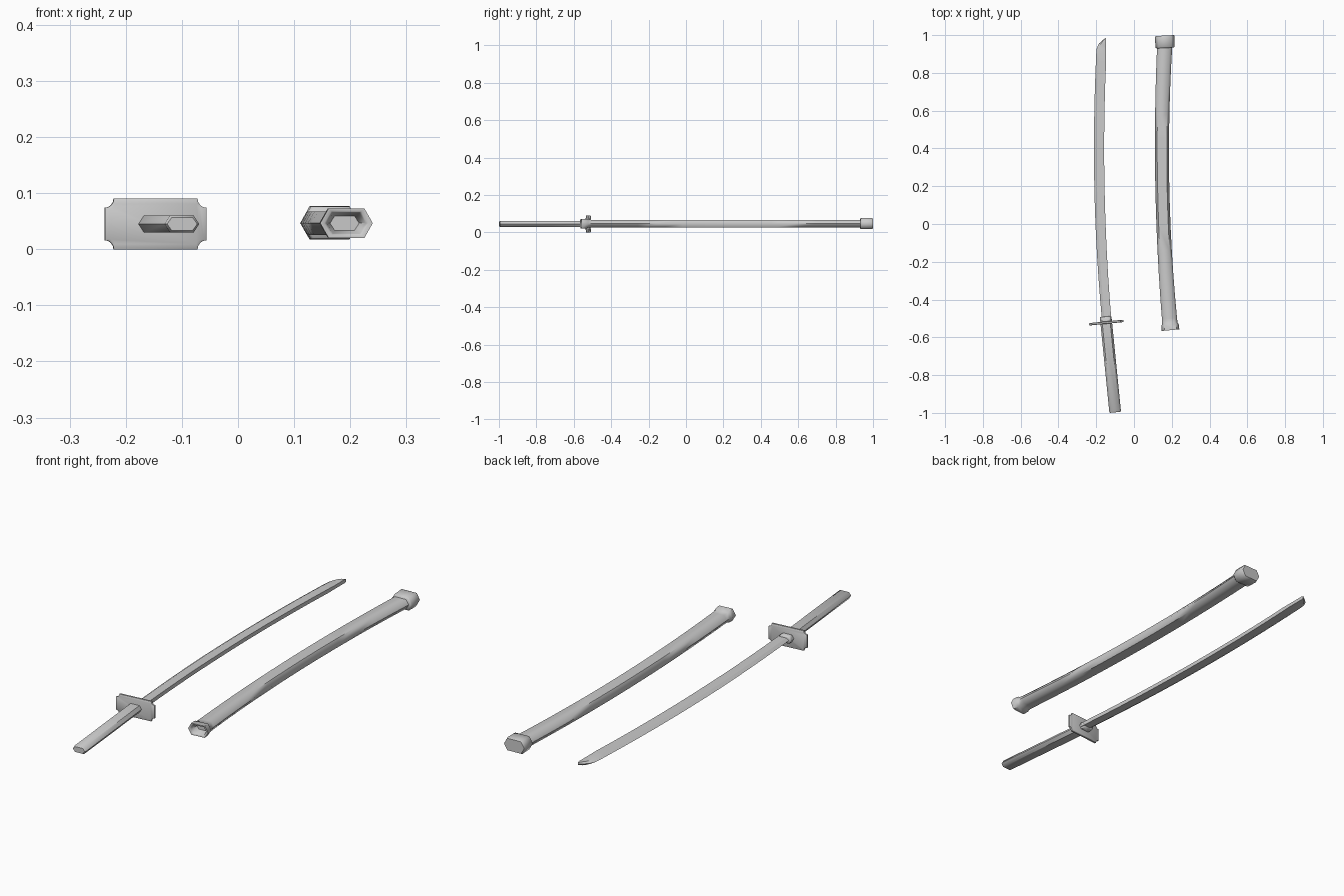
import bpy, bmesh, math

if "Cube" in bpy.data.objects:
    bpy.data.objects.remove(bpy.data.objects["Cube"])

HEX = [(-1, 0), (-0.68, -1), (0.68, -1), (1, 0), (0.68, 1), (-0.68, 1)]
BLADE = [(-1, 0), (-0.45, -1), (1, -1), (1, 1), (-0.45, 1)]


def loft(name, section, rings, z, angle=50):
    """Skin rings of (x, y, half width, half height, slope); slope tilts the ring in plan."""
    bm = bmesh.new()
    loops = []
    for x, y, w, h, s in rings:
        a = math.atan(s)
        loops.append([bm.verts.new((x + u * w * math.cos(a), y - u * w * math.sin(a), z + v * h))
                      for u, v in section])
    n = len(section)
    for a, b in zip(loops, loops[1:]):
        for i in range(n):
            j = (i + 1) % n
            bm.faces.new((a[i], a[j], b[j], b[i]))
    bm.faces.new(loops[0])
    bm.faces.new(loops[-1])
    bmesh.ops.recalc_face_normals(bm, faces=bm.faces)
    me = bpy.data.meshes.new(name)
    bm.to_mesh(me)
    bm.free()
    ob = bpy.data.objects.new(name, me)
    bpy.context.collection.objects.link(ob)
    bpy.ops.object.select_all(action='DESELECT')
    ob.select_set(True)
    bpy.context.view_layer.objects.active = ob
    bpy.ops.object.shade_smooth_by_angle(angle=math.radians(angle))
    return ob


def bow(x0, y):
    """Shared curve of blade and scabbard: x and slope at y."""
    return x0 + 0.049 * (y - 0.4) ** 2, 0.098 * (y - 0.4)


def ring(x0, y, w, h, slope=None):
    x, s = bow(x0, y)
    return (x, y, w, h, s if slope is None else slope)


# Blade: curved run, then the cutting edge sweeps over to the point at the spine
rings = [ring(-0.185, -0.51 + 1.37 * i / 12, 0.025 + 0.002 * min(1, i / 5), 0.009) for i in range(13)]
for y, left in [(0.90, -0.200), (0.93, -0.197), (0.955, -0.186), (0.972, -0.168), (0.985, -0.149)]:
    right = -0.147
    rings.append(((left + right) / 2, y, (right - left) / 2, 0.008 if y < 0.98 else 0.005, 0))
loft("blade", BLADE, rings, 0.045, 30)


# Handle, guard and collar all follow the tilted grip axis
def grip(d, w, h):
    s = -0.1
    return (-0.147 + s * d, -0.522 + d, w, h, s)


loft("handle", HEX, [grip(-0.475, 0.027, 0.012), grip(-0.469, 0.031, 0.0155),
                     grip(-0.004, 0.031, 0.0155)], 0.045)
loft("blade_collar", HEX, [grip(0.004, 0.031, 0.0155), grip(0.029, 0.031, 0.0155),
                           grip(0.032, 0.028, 0.012)], 0.045)

# Guard: rectangle with scooped corners and a softened rim
W, H, R = 0.091, 0.045, 0.016
outline = []
for sx, sy, start in [(1, 1, 270), (-1, 1, 0), (-1, -1, 90), (1, -1, 180)]:
    for k in range(5):
        a = math.radians(start - 22.5 * k)
        outline.append(((sx * W + R * math.cos(a)) / W, (sy * H + R * math.sin(a)) / H))
loft("guard", outline, [grip(-0.0065, W * 0.95, H * 0.92), grip(-0.004, W, H),
                        grip(0.004, W, H), grip(0.0065, W * 0.95, H * 0.92)], 0.045)

# Scabbard: recessed mouth, flared lip and long hollow-looking body
X = 0.148
rings = [ring(X, -0.525, 0.026, 0.013), ring(X, -0.556, 0.035, 0.019), ring(X, -0.562, 0.040, 0.021),
         ring(X, -0.562, 0.047, 0.0265), ring(X, -0.533, 0.046, 0.0255), ring(X, -0.526, 0.041, 0.0215)]
for i in range(13):
    y = -0.5 + 1.44 * i / 12
    rings.append(ring(X, y, 0.037 + 0.003 * (2 * i / 12 - 1) ** 2, 0.021))
loft("scabbard", HEX, rings, 0.0465, 60)

# End cap, set slightly askew to the body
loft("scabbard_end_cap", HEX, [(0.165, 0.932, 0.046, 0.026, -0.05), (0.1645, 0.937, 0.051, 0.029, -0.05),
                               (0.163, 0.990, 0.052, 0.030, -0.05), (0.163, 0.9975, 0.049, 0.027, -0.05)], 0.047, 60)
